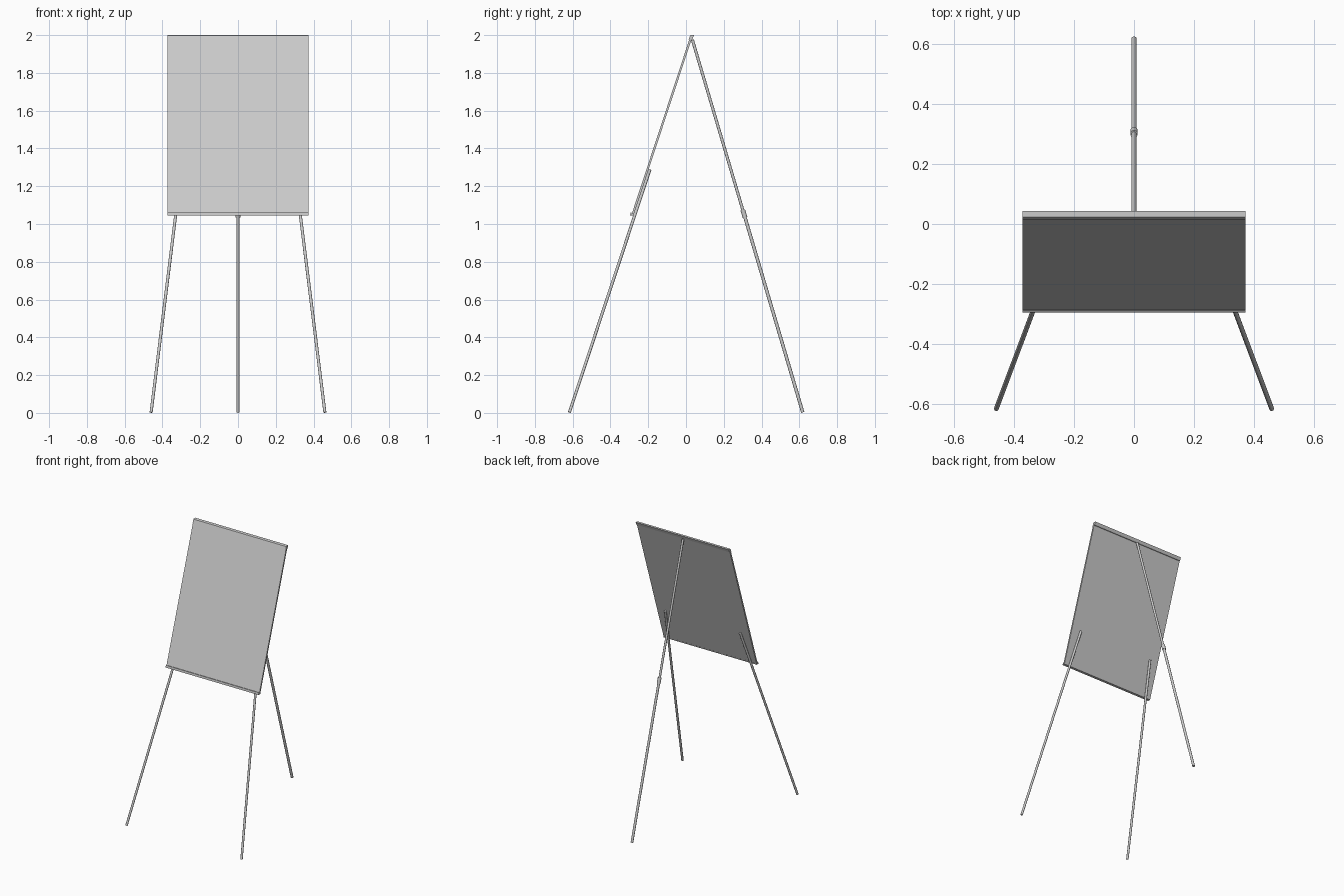
import bpy, bmesh
from mathutils import Vector

if "Cube" in bpy.data.objects:
    bpy.data.objects.remove(bpy.data.objects["Cube"])

SLOPE = 0.33      # lean of the board, y per z
HALF = 0.372      # half width of the board


def add_mesh(name, bm):
    bmesh.ops.recalc_face_normals(bm, faces=bm.faces)
    me = bpy.data.meshes.new(name)
    bm.to_mesh(me)
    bm.free()
    ob = bpy.data.objects.new(name, me)
    bpy.context.collection.objects.link(ob)
    return ob


def extrude_x(name, profile, half=HALF):
    """Side profile (y, z) swept across the width."""
    bm = bmesh.new()
    face = bm.faces.new([bm.verts.new((-half, y, z)) for y, z in profile])
    res = bmesh.ops.extrude_face_region(bm, geom=[face])
    verts = [v for v in res["geom"] if isinstance(v, bmesh.types.BMVert)]
    bmesh.ops.translate(bm, verts=verts, vec=(2 * half, 0, 0))
    return add_mesh(name, bm)


def tube(name, a, b, r, sides=16):
    a, b = Vector(a), Vector(b)
    bm = bmesh.new()
    bmesh.ops.create_cone(bm, cap_ends=True, segments=sides, radius1=r,
                          radius2=r, depth=(b - a).length)
    rot = (b - a).to_track_quat('Z', 'Y').to_matrix()
    bmesh.ops.rotate(bm, verts=bm.verts, cent=(0, 0, 0), matrix=rot)
    bmesh.ops.translate(bm, verts=bm.verts, vec=(a + b) / 2)
    for f in bm.faces:
        f.smooth = len(f.verts) == 4
    return add_mesh(name, bm)


def on_board(z, off):
    """Point at height z, off behind the board's front plane."""
    return (0.025 + SLOPE * (z - 2) + off, z)


# Leaning board
extrude_x("board", [on_board(1.05, 0), on_board(1.99, 0),
                    on_board(1.99, 0.012), on_board(1.05, 0.012)])

# Paper clamp bar along the top edge
extrude_x("clamp_bar", [on_board(1.974, -0.003), on_board(1.998, -0.003),
                        on_board(2.0, 0.002), on_board(2.0, 0.018),
                        on_board(1.978, 0.016)])

# Pen tray with a small front lip
extrude_x("pen_tray", [on_board(1.046, 0.013), on_board(1.046, -0.006),
                       on_board(1.062, -0.009), on_board(1.062, -0.005),
                       on_board(1.052, -0.002), on_board(1.056, 0.013)])

# Splayed front legs fixed behind the board
for side, label in ((-1, "left"), (1, "right")):
    tube("front_leg_" + label, (side * 0.30, -0.191, 1.288),
         (side * 0.46, -0.617, 0.003), 0.008)

# Rear leg in two sections with a clamping collar
top, foot = Vector((0, 0.034, 1.975)), Vector((0, 0.618, 0.003))
mid = top.lerp(foot, 0.465)
tube("rear_leg_upper", top, mid, 0.008)
tube("rear_leg_lower", mid, foot, 0.009)
tube("rear_leg_collar", top.lerp(foot, 0.457), top.lerp(foot, 0.477), 0.0125)
